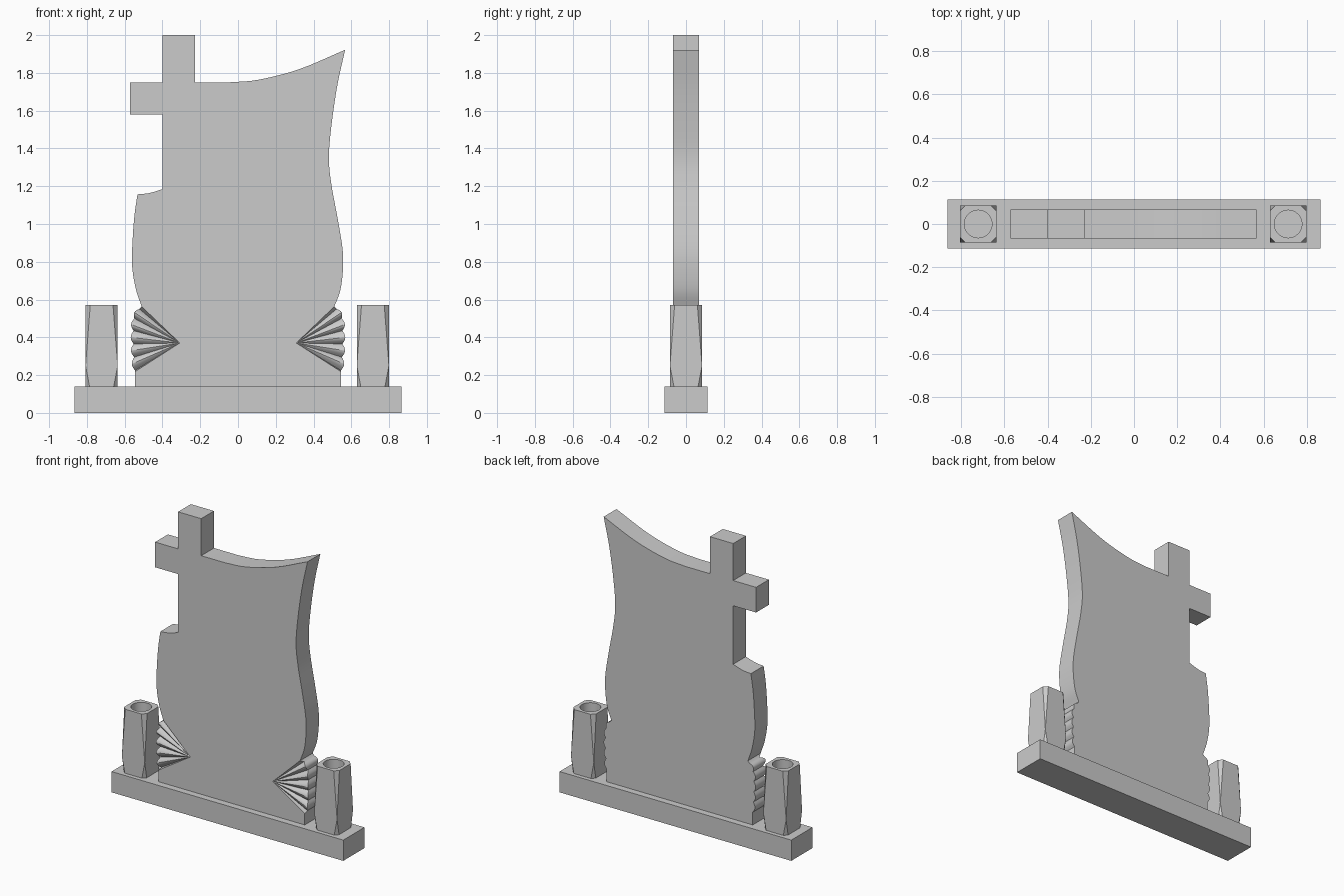
import bpy, bmesh
from math import sin, pi, radians
from mathutils import Vector

if "Cube" in bpy.data.objects:
    bpy.data.objects.remove(bpy.data.objects["Cube"])

HALF = 0.068          # half thickness of the slab
BASE_TOP = 0.14


def finish(name, bm, smooth=False):
    bmesh.ops.recalc_face_normals(bm, faces=bm.faces)
    me = bpy.data.meshes.new(name)
    bm.to_mesh(me)
    bm.free()
    ob = bpy.data.objects.new(name, me)
    bpy.context.collection.objects.link(ob)
    if smooth:
        bpy.ops.object.select_all(action='DESELECT')
        ob.select_set(True)
        bpy.context.view_layer.objects.active = ob
        bpy.ops.object.shade_smooth_by_angle(angle=radians(25), keep_sharp_edges=True)
    return ob


def spline(pts, n=5):
    """Catmull-Rom curve through 2D points."""
    p = [Vector(q) for q in pts]
    p = [2 * p[0] - p[1]] + p + [2 * p[-1] - p[-2]]
    out = []
    for a, b, c, d in zip(p, p[1:], p[2:], p[3:]):
        for i in range(n):
            t = i / n
            out.append(0.5 * (2 * b + (c - a) * t + (2 * a - 5 * b + 4 * c - d) * t * t
                              + (3 * b - a - 3 * c + d) * t ** 3))
    return out + [p[-2]]


# Scalloped fan edge, top to bottom, as (x, z, depth behind the front face)
def fan_edge(n=8, deep=0.03, bulge=0.015):
    val = [Vector(v) for v in ((0.522, 0.55), (0.549, 0.50), (0.553, 0.435),
                               (0.553, 0.365), (0.55, 0.295), (0.545, 0.225))]
    out = []
    for a, b in zip(val, val[1:]):
        d = b - a
        side = Vector((-d.y, d.x)).normalized()
        for i in range(n):
            s = sin(pi * i / n)
            q = a + d * (i / n) + side * bulge * s
            out.append((q.x, q.y, deep * (1 - 0.9 * s)))
    return out + [(val[-1].x, val[-1].y, deep)]


# Base block
bm = bmesh.new()
bmesh.ops.create_cube(bm, size=1)
for v in bm.verts:
    v.co = (v.co.x * 1.73, v.co.y * 0.226, (v.co.z + 0.5) * BASE_TOP)
finish("base", bm)

# Slab outline, clockwise from the top of the cross
top = spline([(-0.045, 1.75), (0.11, 1.764), (0.325, 1.82), (0.567, 1.922)])
right = spline([(0.567, 1.922), (0.526, 1.735), (0.495, 1.524), (0.481, 1.35), (0.495, 1.206),
                (0.526, 1.037), (0.553, 0.873), (0.556, 0.767), (0.542, 0.65), (0.51, 0.563)])
left = spline([(-0.51, 0.563), (-0.542, 0.66), (-0.561, 0.783), (-0.558, 0.915),
               (-0.548, 1.048), (-0.532, 1.157)])
ledge = spline([(-0.532, 1.157), (-0.468, 1.164), (-0.40, 1.185)])
cross_low = [(-0.40, 1.58), (-0.571, 1.58), (-0.571, 1.75), (-0.40, 1.75)]
fan = fan_edge()
foot = [(0.546, 0.218), (0.546, BASE_TOP), (-0.546, BASE_TOP), (-0.546, 0.218)]

flat = lambda pts: [(p[0], p[1], 0.0) for p in pts]
part_a = flat([(-0.40, 2.0), (-0.227, 2.0), (-0.227, 1.75)]) + flat(top) + flat(right[1:])
part_b = flat(foot)
part_c = flat(left) + flat(ledge[1:]) + flat(cross_low)
fan_l = [(-x, z, d) for x, z, d in reversed(fan)]
outline = part_a + fan + part_b + fan_l + part_c

# Slab: extruded outline, with the two rib fans sunk into the front face
bm = bmesh.new()
front = [bm.verts.new((x, -HALF + d, z)) for x, z, d in outline]
back = [bm.verts.new((x, HALF, z)) for x, z, d in outline]
count = len(outline)
for i in range(count):
    j = (i + 1) % count
    bm.faces.new((front[i], front[j], back[j], back[i]))
apex_r, apex_l = [bm.verts.new((s * 0.308, -HALF, 0.37)) for s in (1, -1)]
ra = len(part_a)
rb = ra + len(fan)
la = rb + len(part_b)
lb = la + len(fan_l)
for apex, a, b in ((apex_r, ra, rb), (apex_l, la, lb)):
    for i in range(a - 1, b):
        bm.faces.new((apex, front[i], front[i + 1]))
caps = [bm.faces.new(front[:ra] + [apex_r] + front[rb:la] + [apex_l] + front[lb:]),
        bm.faces.new(back)]
for f in caps:
    for e in f.edges:
        e.smooth = False
finish("headstone_slab", bm, smooth=True)


# Vases: square blocks whose corner cuts narrow to a point, with a round bore
def vase(name, cx, r=0.085, top_z=0.572, waist=0.25):
    bm = bmesh.new()
    signs = [(-1, -1), (1, -1), (1, 1), (-1, 1)]

    def ring(z, c):
        out = []
        for k, (sx, sy) in enumerate(signs):
            p, q = (cx + sx * r, sy * (r - c), z), (cx + sx * (r - c), sy * r, z)
            out += [bm.verts.new(v) for v in ((p, q) if k % 2 == 0 else (q, p))]
        return out

    lo, hi = ring(BASE_TOP, 0.021), ring(top_z, 0.025)
    mid = [bm.verts.new((cx + sx * r, sy * r, waist)) for sx, sy in signs]
    for k in range(4):
        n, a, b = (k + 1) % 4, 2 * k + 1, (2 * k + 2) % 8
        bm.faces.new((lo[a], lo[b], mid[n], hi[b], hi[a], mid[k]))
        bm.faces.new((lo[2 * k], lo[a], mid[k]))
        bm.faces.new((hi[a], hi[2 * k], mid[k]))
    bm.faces.new(lo)
    bm.faces.new(hi)
    ob = finish(name, bm)

    bm = bmesh.new()
    bmesh.ops.create_cone(bm, cap_ends=True, segments=40, radius1=0.064, radius2=0.064, depth=0.4)
    bmesh.ops.translate(bm, verts=bm.verts, vec=(cx, 0, top_z - 0.3 + 0.2))
    cutter = finish("bore_cutter", bm)
    mod = ob.modifiers.new("bore", 'BOOLEAN')
    mod.operation, mod.solver, mod.object = 'DIFFERENCE', 'EXACT', cutter
    bpy.ops.object.select_all(action='DESELECT')
    ob.select_set(True)
    bpy.context.view_layer.objects.active = ob
    bpy.ops.object.modifier_apply(modifier=mod.name)
    bpy.data.objects.remove(cutter)
    bpy.ops.object.shade_smooth_by_angle(angle=radians(10))


vase("vase_left", -0.722)
vase("vase_right", 0.714)
